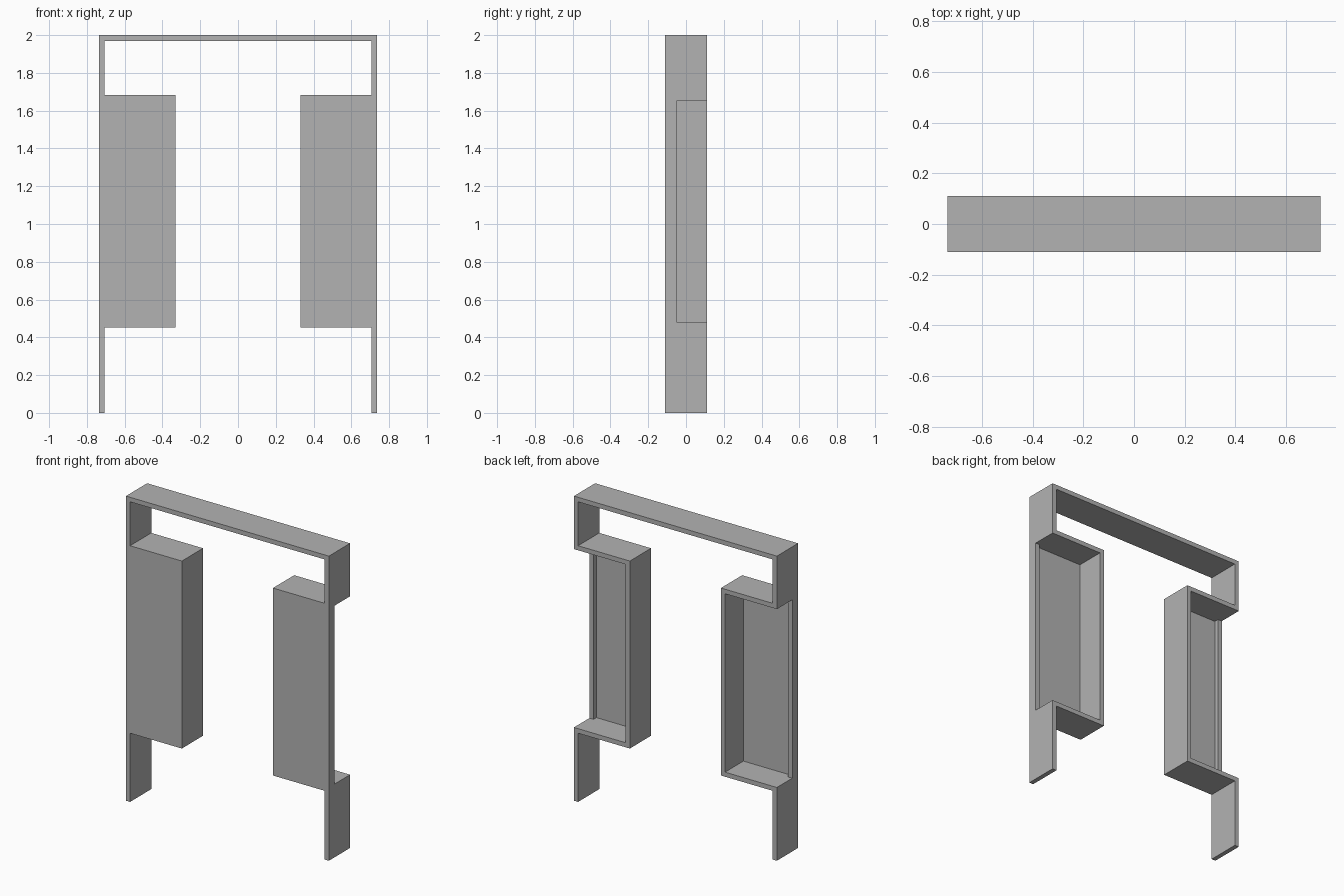
import bpy
import bmesh

cube = bpy.data.objects.get("Cube")
if cube:
    bpy.data.objects.remove(cube, do_unlink=True)

W, D, H = 0.737, 0.11, 2.0      # half width, half depth, height
T = 0.03                        # board thickness
BAY_X, BAY_LOW, BAY_TOP = 0.331, 0.451, 1.682

grey = bpy.data.materials.new("plain grey")
grey.use_nodes = True
colour = (0.45, 0.45, 0.45, 1)
grey.diffuse_color = colour
grey.node_tree.nodes["Principled BSDF"].inputs["Base Color"].default_value = colour


def prism(name, points, shift):
    """Extrude a flat outline of 3D points along a vector."""
    bm = bmesh.new()
    face = bm.faces.new([bm.verts.new(p) for p in points])
    ext = bmesh.ops.extrude_face_region(bm, geom=[face])
    verts = [v for v in ext["geom"] if isinstance(v, bmesh.types.BMVert)]
    bmesh.ops.translate(bm, verts=verts, vec=shift)
    bmesh.ops.recalc_face_normals(bm, faces=bm.faces)
    mesh = bpy.data.meshes.new(name)
    bm.to_mesh(mesh)
    bm.free()
    mesh.materials.append(grey)
    obj = bpy.data.objects.new(name, mesh)
    bpy.context.collection.objects.link(obj)
    return obj


# Portal frame: front outline of posts, header and side bays, mirrored in x
half = [(W, H), (W, 0), (W - T, 0), (W - T, BAY_LOW), (BAY_X, BAY_LOW),
        (BAY_X, BAY_TOP), (W - T, BAY_TOP), (W - T, H - T)]
outline = half + [(-x, z) for x, z in reversed(half)]
frame = prism("portal_frame", [(x, -D, z) for x, z in outline], (0, 2 * D, 0))

# Hollow each bay from the back and outer side, leaving a lip on the front panel
panel, lip, out = -D + T, -D + 2 * T, 0.2
plan = [(BAY_X + T, panel), (W - T, panel), (W - T, lip),
        (W + out, lip), (W + out, D + out), (BAY_X + T, D + out)]
bpy.context.view_layer.objects.active = frame
for side in (1, -1):
    cutter = prism("bay_cutter", [(side * x, y, BAY_LOW + T) for x, y in plan],
                   (0, 0, BAY_TOP - BAY_LOW - 2 * T))
    cutter.hide_render = True
    cut = frame.modifiers.new("bay_hollow", "BOOLEAN")
    cut.operation = "DIFFERENCE"
    cut.solver = "EXACT"
    cut.object = cutter
    bpy.ops.object.modifier_apply(modifier=cut.name)
    bpy.data.objects.remove(cutter, do_unlink=True)
